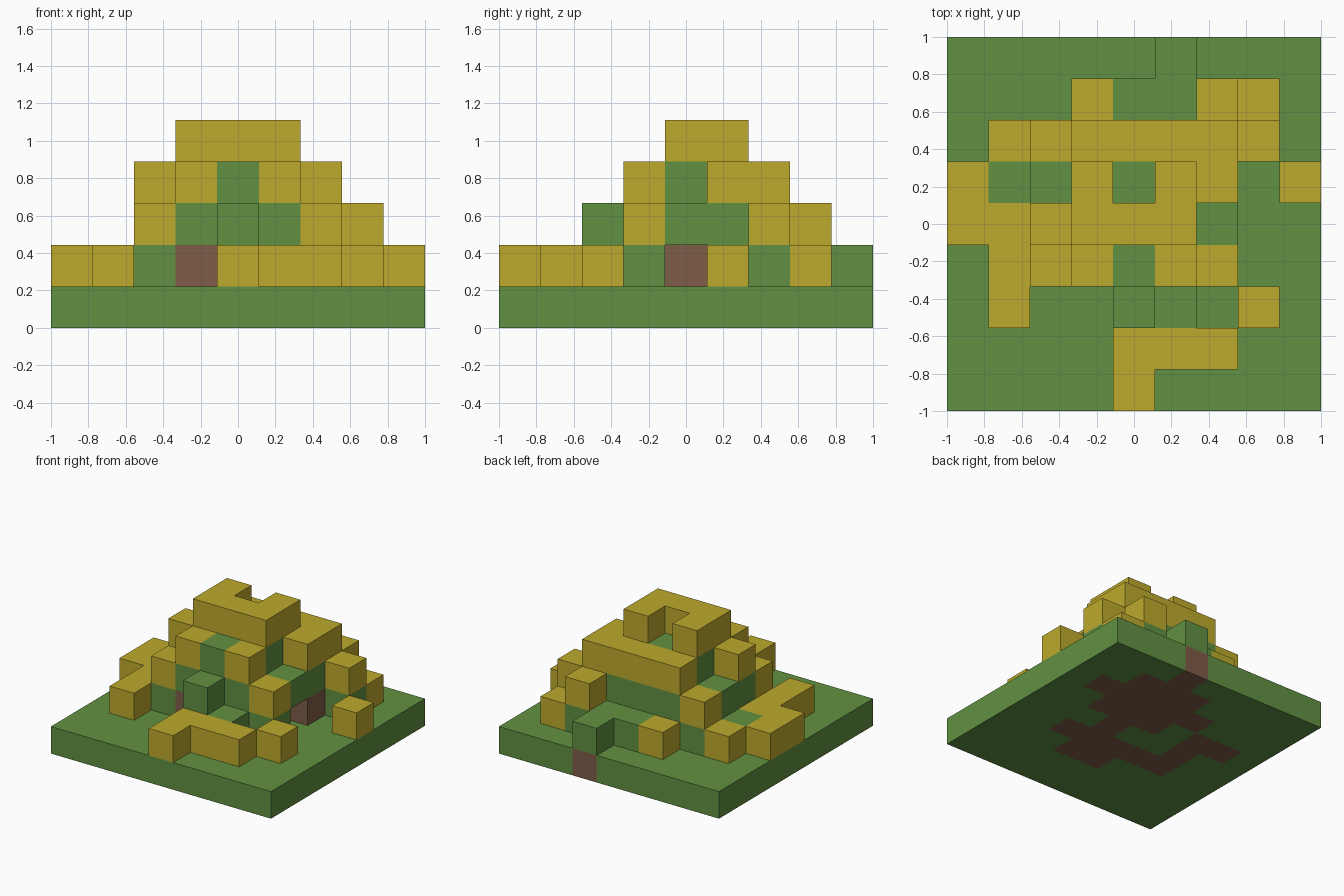
import bpy, bmesh
from mathutils import Vector

cube = bpy.data.objects.get("Cube")
if cube:
    bpy.data.objects.remove(cube, do_unlink=True)

GRID = 9
SIZE = 2 / GRID

# Block plans, back row first: G grass, Y straw, B bark, dot empty
TIERS = {
    "ground_slab": """
        GGGGGBGGG
        GGGGBBBGG
        GGGBBBBBG
        GBBGBBBGG
        GGBGGBGGG
        GGBBBBBGG
        GGGGBBGGG
        GGGGGGGGG
        GGGGGGGGG""",
    "lower_tier": """
        .....G...
        ...YGGGY.
        .YGGGGGG.
        YGGBBBB.Y
        YYGBBB...
        .YGBGGG..
        .Y..GG.Y.
        ....YYY..
        ....Y....""",
    "middle_tier": """
        .........
        ......Y..
        ..YGGGGY.
        ..GGGGG..
        ..GGGGG..
        ..YGGGY..
        ....G....
        .........
        .........""",
    "upper_tier": """
        .........
        .........
        ...YYYY..
        ...GGGY..
        ..YGGG...
        ...YGY...
        .........
        .........
        .........""",
    "top_crown": """
        .........
        .........
        .........
        ...Y.Y...
        ...YYY...
        .........
        .........
        .........
        .........""",
}


def make_material(name, rgb):
    mat = bpy.data.materials.new(name)
    mat.use_nodes = True
    color = (*rgb, 1)
    mat.diffuse_color = color
    mat.node_tree.nodes["Principled BSDF"].inputs["Base Color"].default_value = color
    return mat


MATERIALS = [
    make_material("grass_green", (0.12, 0.283, 0.054)),
    make_material("straw_yellow", (0.515, 0.402, 0.026)),
    make_material("bark_brown", (0.209, 0.109, 0.065)),
]

# Read the plans into a lookup of filled cells
cells = {}
for k, plan in enumerate(TIERS.values()):
    for j, row in enumerate(reversed(plan.split())):
        for i, letter in enumerate(row):
            if letter != ".":
                cells[i, j, k] = "GYB".index(letter)


def add_face(bm, cell, axis, side, material):
    """Add one outward square of a block."""
    normal = Vector((0, 0, 0))
    normal[axis] = side
    u, v = Vector((0, 0, 0)), Vector((0, 0, 0))
    u[(axis + 1) % 3] = 0.5
    v[(axis + 2) % 3] = 0.5 * side
    centre = Vector(cell) + Vector((0.5, 0.5, 0.5)) + normal / 2
    shift = Vector((GRID / 2, GRID / 2, 0))
    corners = (-u - v, u - v, u + v, -u + v)
    face = bm.faces.new([bm.verts.new((centre + c - shift) * SIZE) for c in corners])
    face.material_index = material


# Build each tier from the exposed sides of its blocks
for k, name in enumerate(TIERS):
    bm = bmesh.new()
    for cell, material in cells.items():
        if cell[2] != k:
            continue
        for axis in range(3):
            for side in (-1, 1):
                neighbour = list(cell)
                neighbour[axis] += side
                if tuple(neighbour) not in cells:
                    add_face(bm, cell, axis, side, material)
    bmesh.ops.remove_doubles(bm, verts=bm.verts, dist=SIZE / 100)
    mesh = bpy.data.meshes.new(name)
    bm.to_mesh(mesh)
    bm.free()
    for mat in MATERIALS:
        mesh.materials.append(mat)
    obj = bpy.data.objects.new(name, mesh)
    bpy.context.collection.objects.link(obj)
